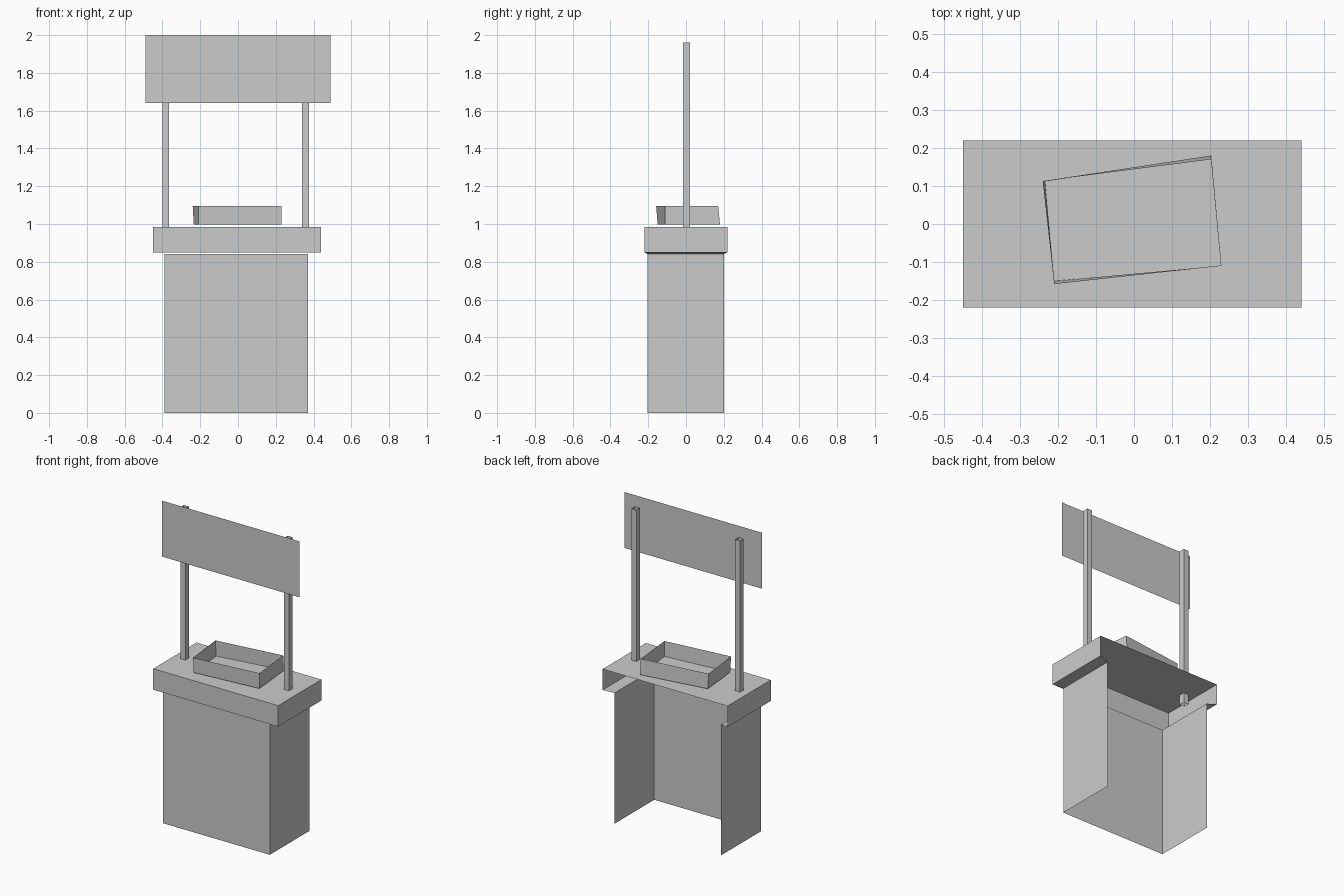
import bpy, bmesh
from mathutils import Vector

if "Cube" in bpy.data.objects:
    bpy.data.objects.remove(bpy.data.objects["Cube"])


def finish(name, bm):
    mesh = bpy.data.meshes.new(name)
    bm.to_mesh(mesh)
    bm.free()
    obj = bpy.data.objects.new(name, mesh)
    bpy.context.collection.objects.link(obj)
    return obj


def open_box(name, lo, hi, missing):
    """Thin-walled box from corner lo to corner hi, without the named sides."""
    sides = {"back": (0, 1, 0), "top": (0, 0, 1), "bottom": (0, 0, -1)}
    bm = bmesh.new()
    bmesh.ops.create_cube(bm, size=1)
    bm.normal_update()
    gone = [f for f in bm.faces
            if any(f.normal.dot(Vector(sides[m])) > 0.9 for m in missing)]
    bmesh.ops.delete(bm, geom=gone, context="FACES")
    for v in bm.verts:
        v.co = [hi[i] if v.co[i] > 0 else lo[i] for i in range(3)]
    return finish(name, bm)


def sheet(name, corners):
    bm = bmesh.new()
    bm.faces.new([bm.verts.new(c) for c in corners])
    return finish(name, bm)


# Stand body: front and two sides only
open_box("stand_body", (-0.39, -0.205, 0), (0.37, 0.20, 0.842), ("back", "top", "bottom"))

# Counter: top with front and side skirts
open_box("counter", (-0.45, -0.22, 0.85), (0.44, 0.22, 0.985), ("back", "bottom"))

# Flanges joining the counter ends to the body sides
for side, outer, inner in (("left", -0.45, -0.39), ("right", 0.44, 0.37)):
    ring = [(outer, -0.22, 0.85), (outer, 0.22, 0.85),
            (inner, 0.20, 0.842), (inner, -0.205, 0.842)]
    sheet(side + "_flange", ring if side == "left" else ring[::-1])

# Hollow posts, running slightly through the counter top
for side, x in (("left", -0.382), ("right", 0.357)):
    open_box(side + "_post", (x - 0.018, -0.016, 0.92), (x + 0.018, 0.021, 1.96), ("top", "bottom"))

# Header board in front of the posts
sheet("header_board", [(-0.49, -0.073, 1.64), (0.49, -0.073, 1.64),
                       (0.49, -0.073, 2.0), (-0.49, -0.073, 2.0)])

# Turned, slightly skewed open tray
bm = bmesh.new()
base = [bm.verts.new((x, y, 0.997)) for x, y in
        ((-0.21, -0.15), (0.23, -0.11), (0.203, 0.18), (-0.234, 0.112))]
rim = [bm.verts.new((x, y, 1.096)) for x, y in
       ((-0.21, -0.158), (0.23, -0.11), (0.203, 0.17), (-0.24, 0.113))]
bm.faces.new(base[::-1])
for i in range(4):
    j = (i + 1) % 4
    bm.faces.new((base[i], base[j], rim[j], rim[i]))
finish("tray", bm)
